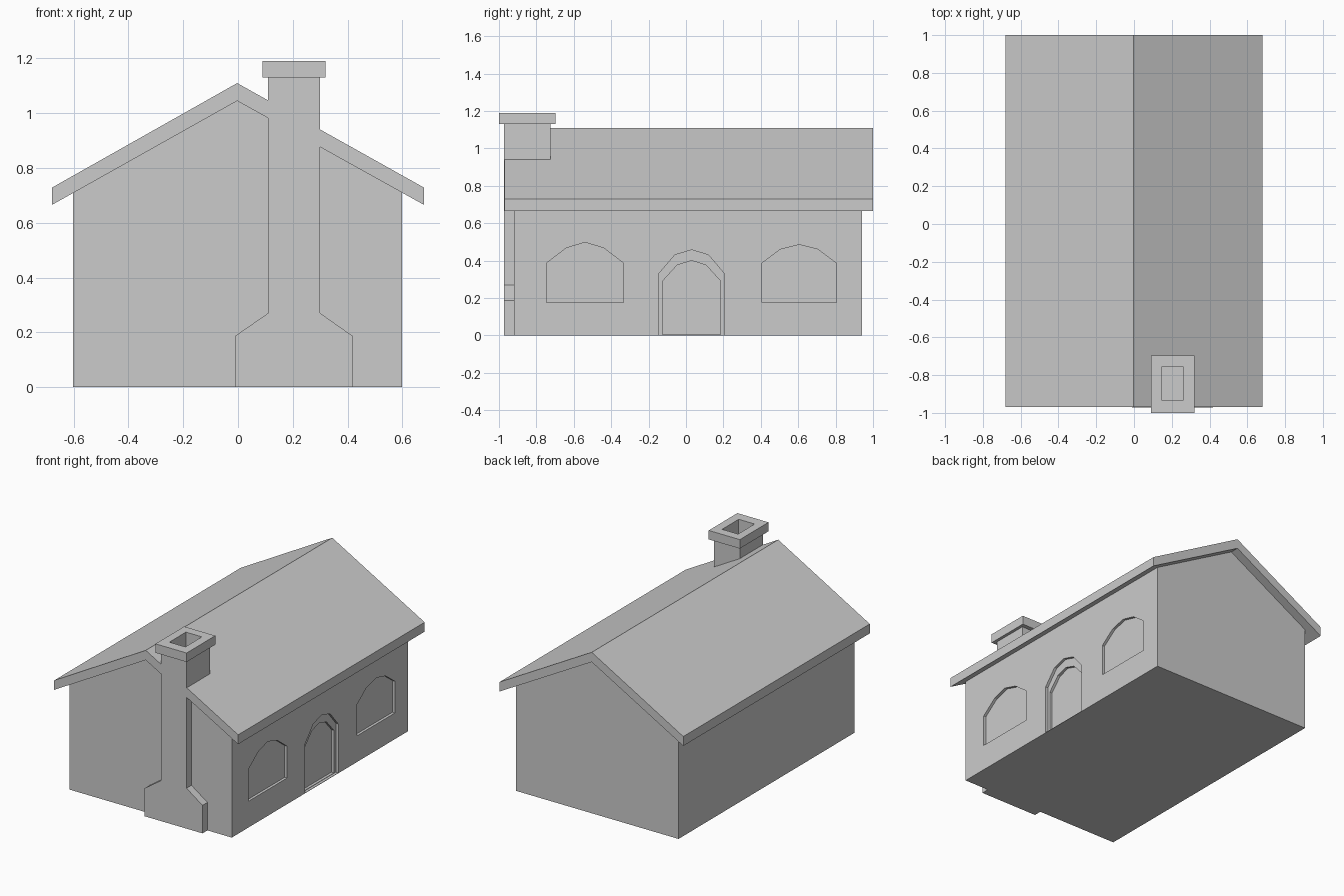
import bpy, bmesh
from mathutils import Vector

if "Cube" in bpy.data.objects:
    bpy.data.objects.remove(bpy.data.objects["Cube"])


def prism(name, outline, axis, lo, hi):
    """Extrude a 2D outline along 'x' (outline is y,z) or 'y' (outline is x,z)."""
    place = (lambda a, b, d: (d, a, b)) if axis == 'x' else (lambda a, b, d: (a, d, b))
    bm = bmesh.new()
    face = bm.faces.new([bm.verts.new(place(a, b, lo)) for a, b in outline])
    ext = bmesh.ops.extrude_face_region(bm, geom=[face])
    moved = [v for v in ext['geom'] if isinstance(v, bmesh.types.BMVert)]
    bmesh.ops.translate(bm, verts=moved, vec=Vector(place(0, 0, hi - lo)))
    bmesh.ops.recalc_face_normals(bm, faces=bm.faces)
    mesh = bpy.data.meshes.new(name)
    bm.to_mesh(mesh)
    bm.free()
    obj = bpy.data.objects.new(name, mesh)
    bpy.context.collection.objects.link(obj)
    return obj


def box(name, x0, x1, y0, y1, z0, z1):
    return prism(name, [(x0, z0), (x1, z0), (x1, z1), (x0, z1)], 'y', y0, y1)


def arch(yc, half, z0, spring, shoulder, top, shoulder_half):
    """Five-point faceted arch on straight jambs."""
    return [(yc - half, z0), (yc + half, z0), (yc + half, spring),
            (yc + shoulder_half, shoulder), (yc, top),
            (yc - shoulder_half, shoulder), (yc - half, spring)]


def cut(target, cutter):
    """Apply a boolean cut, then discard the cutter."""
    cutter.hide_render = True
    mod = target.modifiers.new("cut", 'BOOLEAN')
    mod.operation, mod.solver, mod.object = 'DIFFERENCE', 'EXACT', cutter
    bpy.context.view_layer.objects.active = target
    bpy.ops.object.modifier_apply(modifier=mod.name)
    bpy.data.objects.remove(cutter)


# House body with gable ends
WALL = 0.598
walls = prism("walls", [(-0.603, 0), (WALL, 0), (WALL, 0.712), (-0.003, 1.047),
                        (-0.603, 0.712)], 'y', -0.92, 0.94)

# Recessed arched windows and two-step doorway on the right wall
for outline, depth in (
        (arch(-0.54, 0.205, 0.175, 0.387, 0.467, 0.497, 0.10), 0.018),
        (arch(0.605, 0.20, 0.175, 0.385, 0.46, 0.485, 0.10), 0.018),
        (arch(0.03, 0.175, 0.003, 0.33, 0.43, 0.457, 0.09), 0.018),
        (arch(0.03, 0.155, 0.006, 0.29, 0.375, 0.40, 0.078), 0.036)):
    cut(walls, prism("recess_cutter", outline, 'x', WALL - depth, WALL + 0.1))

# Roof slab
prism("roof", [(-0.68, 0.665), (-0.003, 1.045), (0.68, 0.665),
               (0.68, 0.728), (-0.003, 1.11), (-0.68, 0.728)], 'y', -0.97, 1.0)

# Chimney breast against the front wall, with sloped shoulders
prism("chimney_breast", [(-0.01, 0), (0.418, 0), (0.418, 0.187), (0.30, 0.27),
                         (0.30, 0.90), (0.11, 0.90), (0.11, 0.27), (-0.01, 0.187)],
      'y', -0.972, -0.91)

# Chimney stack and cap with the open flue
stack = box("chimney_stack", 0.11, 0.30, -0.972, -0.725, 0.90, 1.13)
cap = box("chimney_cap", 0.09, 0.32, -1.0, -0.697, 1.13, 1.19)
for part in (stack, cap):
    cut(part, box("flue_cutter", 0.145, 0.263, -0.932, -0.757, 1.06, 1.3))
